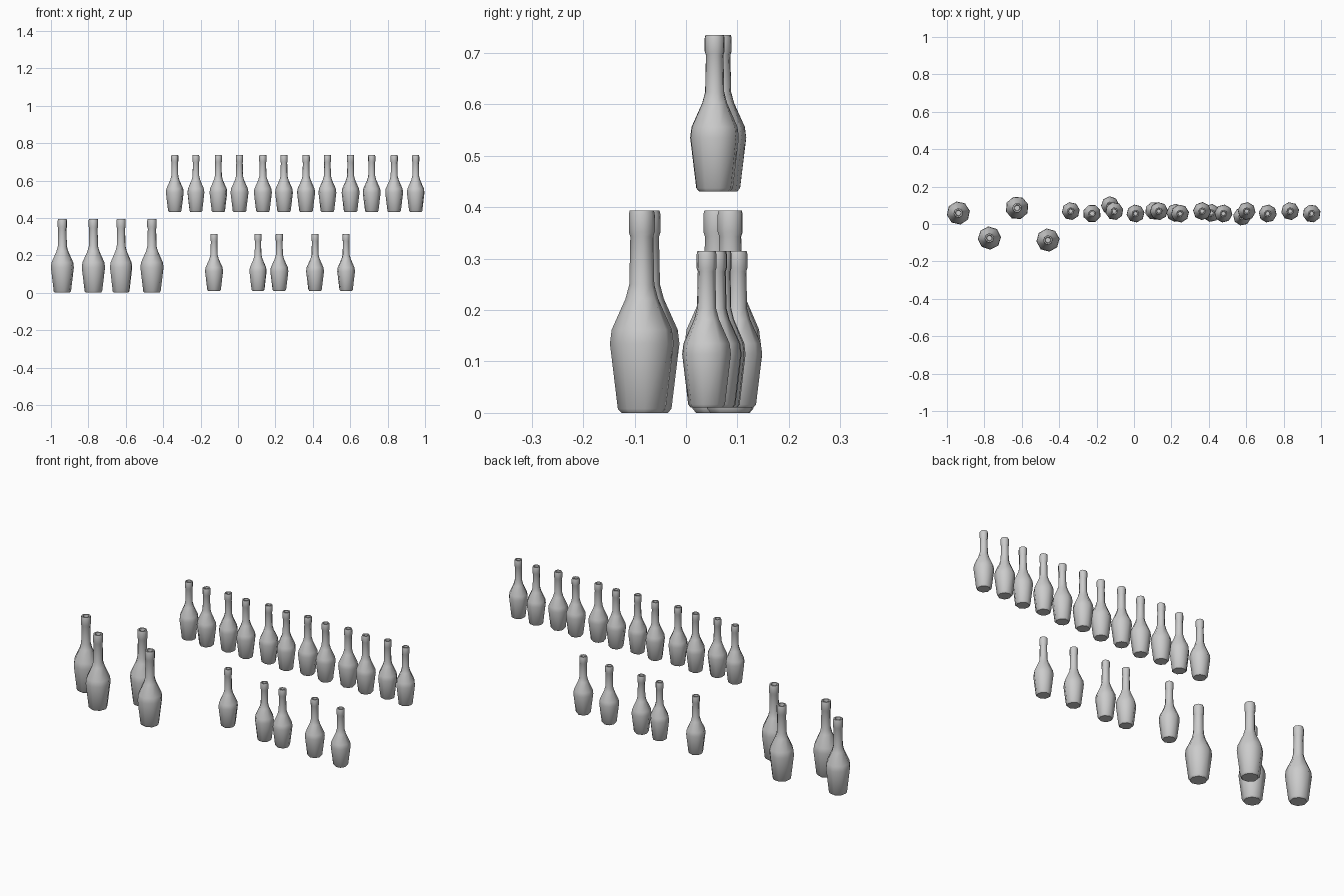
import bpy, bmesh, math, random

if "Cube" in bpy.data.objects:
    bpy.data.objects.remove(bpy.data.objects["Cube"])

random.seed(4)
SIDES = 8

# Bottle outline (radius, height): base, body, shoulder, neck, lip, recessed mouth
PROFILE = [(0.040, 0.0), (0.047, 0.008), (0.0625, 0.135), (0.059, 0.162),
           (0.032, 0.222), (0.0245, 0.250), (0.0225, 0.343), (0.0255, 0.352),
           (0.0255, 0.386), (0.0235, 0.394), (0.016, 0.394), (0.014, 0.365)]


def bottle_mesh(name):
    bm = bmesh.new()
    rings = []
    for r, z in PROFILE:
        rings.append([bm.verts.new((r * math.cos(math.tau * i / SIDES),
                                    r * math.sin(math.tau * i / SIDES), z))
                      for i in range(SIDES)])
    for low, high in zip(rings, rings[1:]):
        for i in range(SIDES):
            j = (i + 1) % SIDES
            bm.faces.new((low[i], low[j], high[j], high[i]))
    bm.faces.new(rings[0][::-1])
    bm.faces.new(rings[-1])
    for f in bm.faces:
        f.smooth = True
    mesh = bpy.data.meshes.new(name)
    bm.to_mesh(mesh)
    bm.free()
    mesh.set_sharp_from_angle(angle=math.radians(50))
    return mesh


mesh = bottle_mesh("bottle")


def place(name, x, y, z, scale):
    ob = bpy.data.objects.new(name, mesh)
    ob.location = (x, y, z)
    ob.scale = (scale, scale, scale)
    ob.rotation_euler.z = random.uniform(0, math.tau / SIDES)
    bpy.context.collection.objects.link(ob)


# Large bottles standing on the ground
for x, y in [(-0.939, 0.059), (-0.773, -0.075), (-0.625, 0.086), (-0.460, -0.086)]:
    place("large_bottle", x, y, 0.0, 1.0)

# Loose lower row of small bottles
for x, y in [(-0.128, 0.100), (0.107, 0.070), (0.221, 0.060), (0.412, 0.059), (0.578, 0.040)]:
    place("lower_bottle", x, y, 0.010, 0.773)

# Upper shelf row, slightly staggered
for x, y in zip([-0.338, -0.225, -0.105, 0.008, 0.133, 0.246,
                 0.364, 0.478, 0.602, 0.715, 0.835, 0.950], [0.069, 0.056] * 6):
    place("upper_bottle", x, y, 0.431, 0.773)
